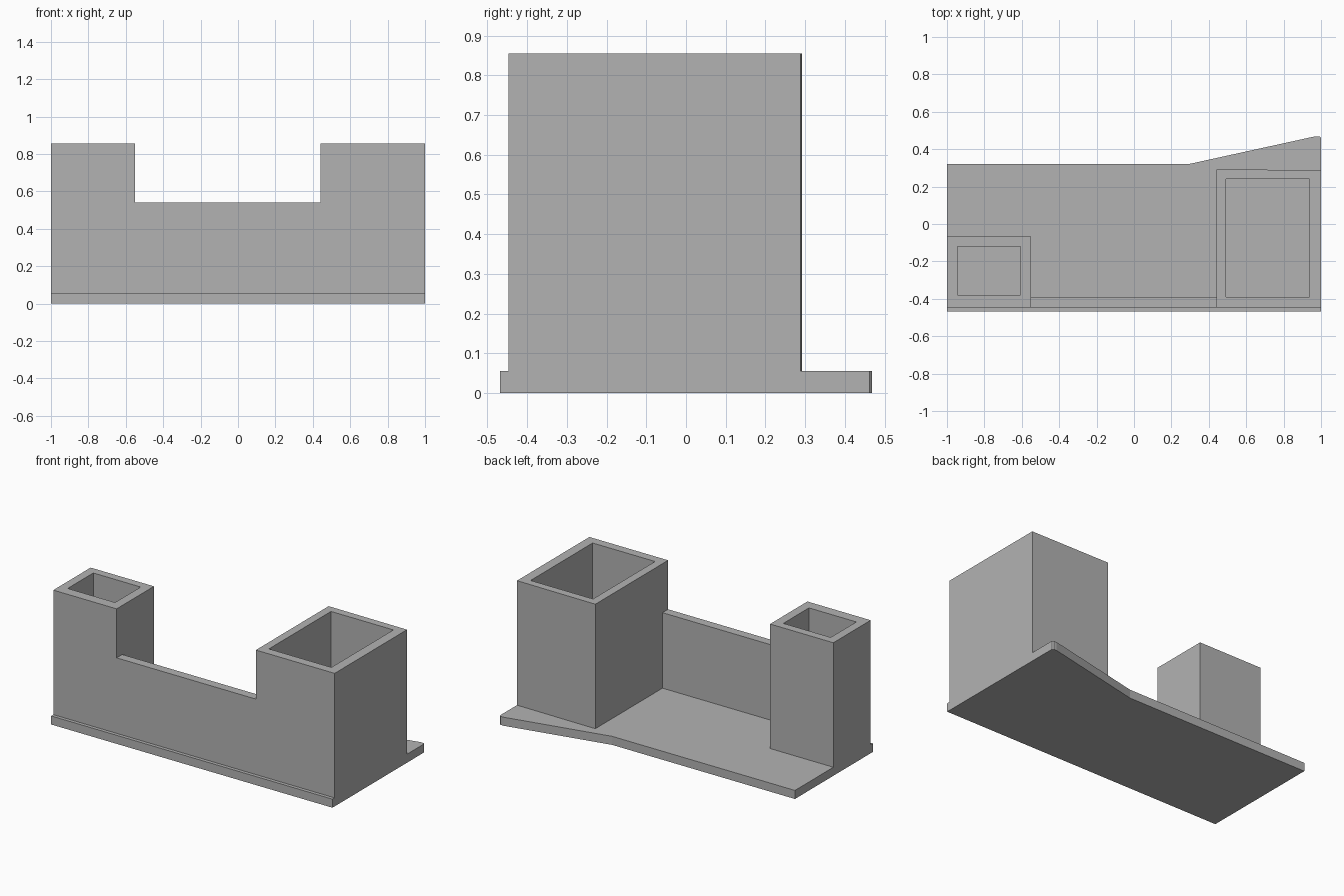
import bpy
import bmesh

cube = bpy.data.objects.get("Cube")
if cube:
    bpy.data.objects.remove(cube, do_unlink=True)

BASE_TOP, TOWER_TOP, WALL_TOP = 0.055, 0.855, 0.54
FRONT = -0.447

grey = bpy.data.materials.new("plain grey")
grey.use_nodes = True
colour = (0.45, 0.45, 0.45, 1)
grey.diffuse_color = colour
grey.node_tree.nodes["Principled BSDF"].inputs["Base Color"].default_value = colour


def finish(name, bm):
    bmesh.ops.recalc_face_normals(bm, faces=bm.faces)
    mesh = bpy.data.meshes.new(name)
    bm.to_mesh(mesh)
    bm.free()
    mesh.materials.append(grey)
    obj = bpy.data.objects.new(name, mesh)
    bpy.context.collection.objects.link(obj)
    return obj


def rectangle(x0, x1, y0, y1):
    return [(x0, y0), (x1, y0), (x1, y1), (x0, y1)]


def prism(name, outline, z0, z1):
    bm = bmesh.new()
    face = bm.faces.new([bm.verts.new((x, y, z0)) for x, y in outline])
    top = bmesh.ops.extrude_face_region(bm, geom=[face])["geom"]
    verts = [v for v in top if isinstance(v, bmesh.types.BMVert)]
    bmesh.ops.translate(bm, verts=verts, vec=(0, 0, z1 - z0))
    return finish(name, bm)


def tube(name, outer, inner, z0, z1):
    """Open rectangular tube whose wall joins four loops in a ring."""
    bm = bmesh.new()
    loops = [[bm.verts.new((x, y, z)) for x, y in outline]
             for outline, z in ((outer, z0), (outer, z1), (inner, z1), (inner, z0))]
    for a, b in zip(loops, loops[1:] + loops[:1]):
        for i in range(4):
            j = (i + 1) % 4
            bm.faces.new((a[i], a[j], b[j], b[i]))
    return finish(name, bm)


# Base plate with a flared, slightly rounded back corner
prism("base_plate",
      [(-1, -0.469), (1, -0.469), (1, 0.462), (0.992, 0.469), (0.97, 0.469),
       (0.30, 0.322), (-1, 0.322)], 0, BASE_TOP)

# Hollow towers standing on the plate
tube("large_tower", [(0.44, FRONT), (1, FRONT), (1, 0.288), (0.44, 0.292)],
     rectangle(0.493, 0.937, -0.39, 0.24), BASE_TOP, TOWER_TOP)
tube("small_tower", rectangle(-1, -0.55, FRONT, -0.068),
     rectangle(-0.945, -0.608, -0.38, -0.12), BASE_TOP, TOWER_TOP)

# Low front wall joining the towers
prism("front_wall", rectangle(-0.55, 0.44, FRONT, -0.39), BASE_TOP, WALL_TOP)
